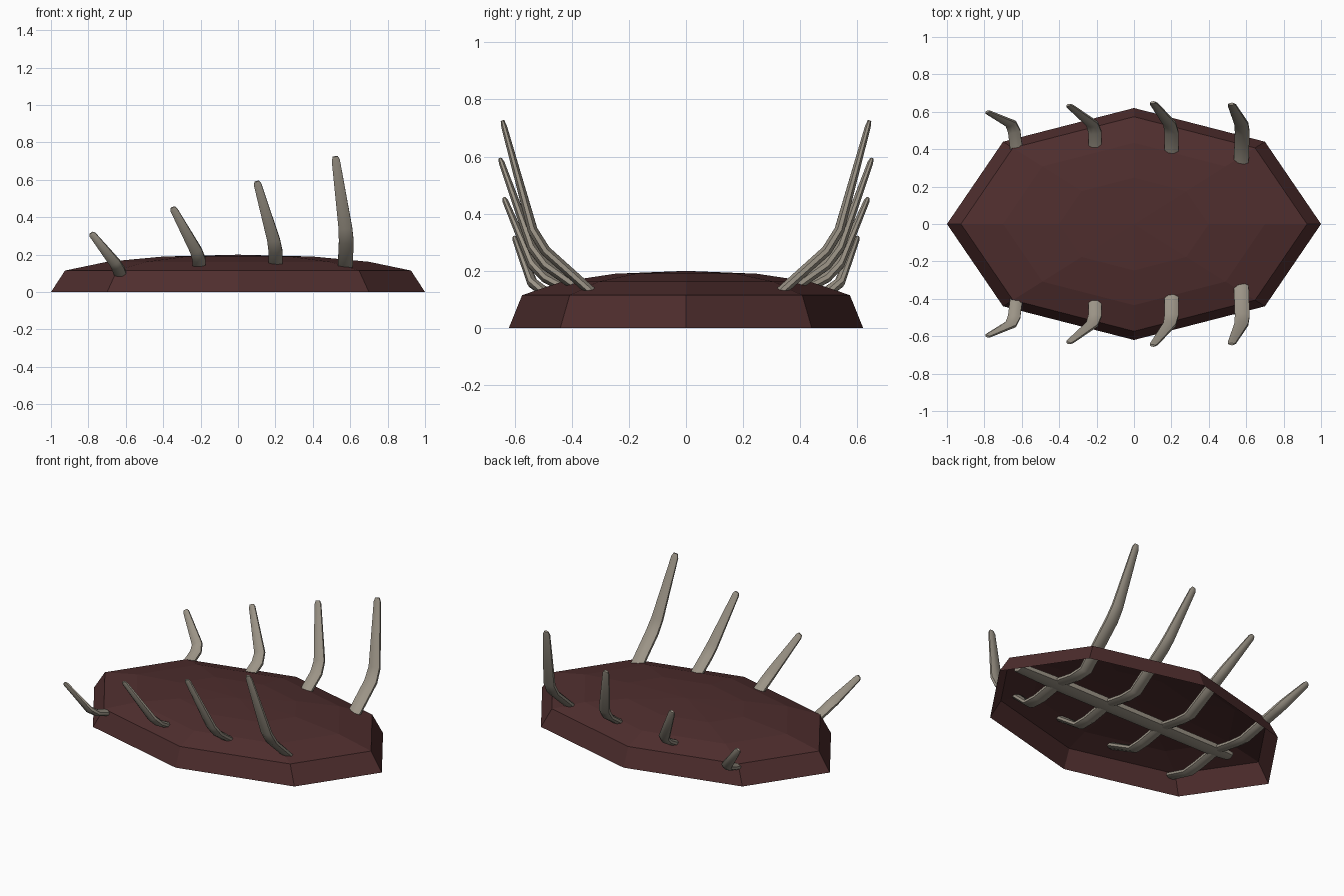
import bpy, bmesh, math
from mathutils import Vector

if "Cube" in bpy.data.objects:
    bpy.data.objects.remove(bpy.data.objects["Cube"])


def material(name, rgb):
    m = bpy.data.materials.new(name)
    m.diffuse_color = (*rgb, 1)
    m.use_nodes = True
    m.node_tree.nodes["Principled BSDF"].inputs["Base Color"].default_value = m.diffuse_color
    return m


RED = material("dark red earth", (0.078, 0.027, 0.027))
BONE = material("old bone", (0.33, 0.295, 0.24))


def finish(bm, name, mat, smooth):
    me = bpy.data.meshes.new(name)
    bm.to_mesh(me)
    bm.free()
    ob = bpy.data.objects.new(name, me)
    bpy.context.collection.objects.link(ob)
    me.materials.append(mat)
    if smooth:
        bpy.ops.object.select_all(action='DESELECT')
        ob.select_set(True)
        bpy.context.view_layer.objects.active = ob
        bpy.ops.object.shade_smooth_by_angle(angle=math.radians(40))
    return ob


def bridge(bm, a, b):
    n = len(a)
    for i in range(n):
        bm.faces.new((a[i], a[(i + 1) % n], b[(i + 1) % n], b[i]))


# Loft a flattened tube through points of (position, half width, half thickness)
def tube(name, path, wide, sides=8):
    bm = bmesh.new()
    pts = [Vector(p[0]) for p in path]
    rings = []
    for i, (_, hw, ht) in enumerate(path):
        d = Vector((0, 0, 0))
        if i > 0:
            d += (pts[i] - pts[i - 1]).normalized()
        if i < len(pts) - 1:
            d += (pts[i + 1] - pts[i]).normalized()
        d.normalize()
        w = (wide - wide.dot(d) * d).normalized()
        n = d.cross(w)
        ring = []
        for k in range(sides):
            a = 2 * math.pi * (k + 0.5) / sides
            ring.append(bm.verts.new(pts[i] + w * hw * math.cos(a) + n * ht * math.sin(a)))
        rings.append(ring)
    for a, b in zip(rings, rings[1:]):
        bridge(bm, a, b)
    bm.faces.new(rings[0])
    bm.faces.new(rings[-1])
    bmesh.ops.recalc_face_normals(bm, faces=bm.faces)
    return finish(bm, name, BONE, True)


# Eight-sided mound, hollow and open underneath
bm = bmesh.new()
outline = [(1, 0), (0.7, 0.44), (0, 0.62), (-0.7, 0.44),
           (-1, 0), (-0.7, -0.44), (0, -0.62), (0.7, -0.44)]
rings = [[bm.verts.new((x * s, y * s, z)) for x, y in outline]
         for s, z in ((1, 0), (0.925, 0.115), (0.7, 0.162), (0.4, 0.19))]
for a, b in zip(rings, rings[1:]):
    bridge(bm, a, b)
top = bm.verts.new((0, 0, 0.2))
for i in range(8):
    bm.faces.new((rings[-1][i], rings[-1][(i + 1) % 8], top))
finish(bm, "mound", RED, False)

# Spine running under the mound
tube("spine", [((-0.71, 0, 0.075), 0.035, 0.02), ((-0.6, 0, 0.075), 0.05, 0.028),
               ((0.5, 0, 0.075), 0.055, 0.03), ((0.86, 0, 0.075), 0.04, 0.022)],
     Vector((0, 1, 0)), 6)

# Ribs: base x, elbow (x, y, z), tip (x, y, z), half width
ribs = [(0.57, (0.58, 0.525, 0.30), (0.52, 0.642, 0.725), 0.043),
        (0.20, (0.20, 0.525, 0.245), (0.10, 0.65, 0.592), 0.040),
        (-0.205, (-0.21, 0.525, 0.195), (-0.35, 0.636, 0.453), 0.038),
        (-0.61, (-0.645, 0.53, 0.14), (-0.785, 0.60, 0.316), 0.036)]
for i, (x, e, t, w) in enumerate(ribs):
    for side, label in ((1, "back"), (-1, "front")):
        def P(p):
            return (p[0], p[1] * side, p[2])
        E, T = Vector(e), Vector(t)
        inner = Vector((x, 0.25, 0.03 + 0.08 * e[2]))
        near_tip = E.lerp(T, 0.95)
        path = [(P((x, 0.02, 0.075)), w, 0.02),
                (P((x, 0.16, 0.05)), w, 0.02),
                (P(inner), w, 0.02),
                (P(inner.lerp(E, 0.88)), w, 0.02),
                (P(E.lerp(T, 0.1)), w * 0.92, 0.019),
                (P(near_tip), w * 0.55, 0.011),
                (P(T), w * 0.34, 0.007)]
        tube(f"{label}_rib_{i + 1}", path, Vector((1, 0, 0)))
